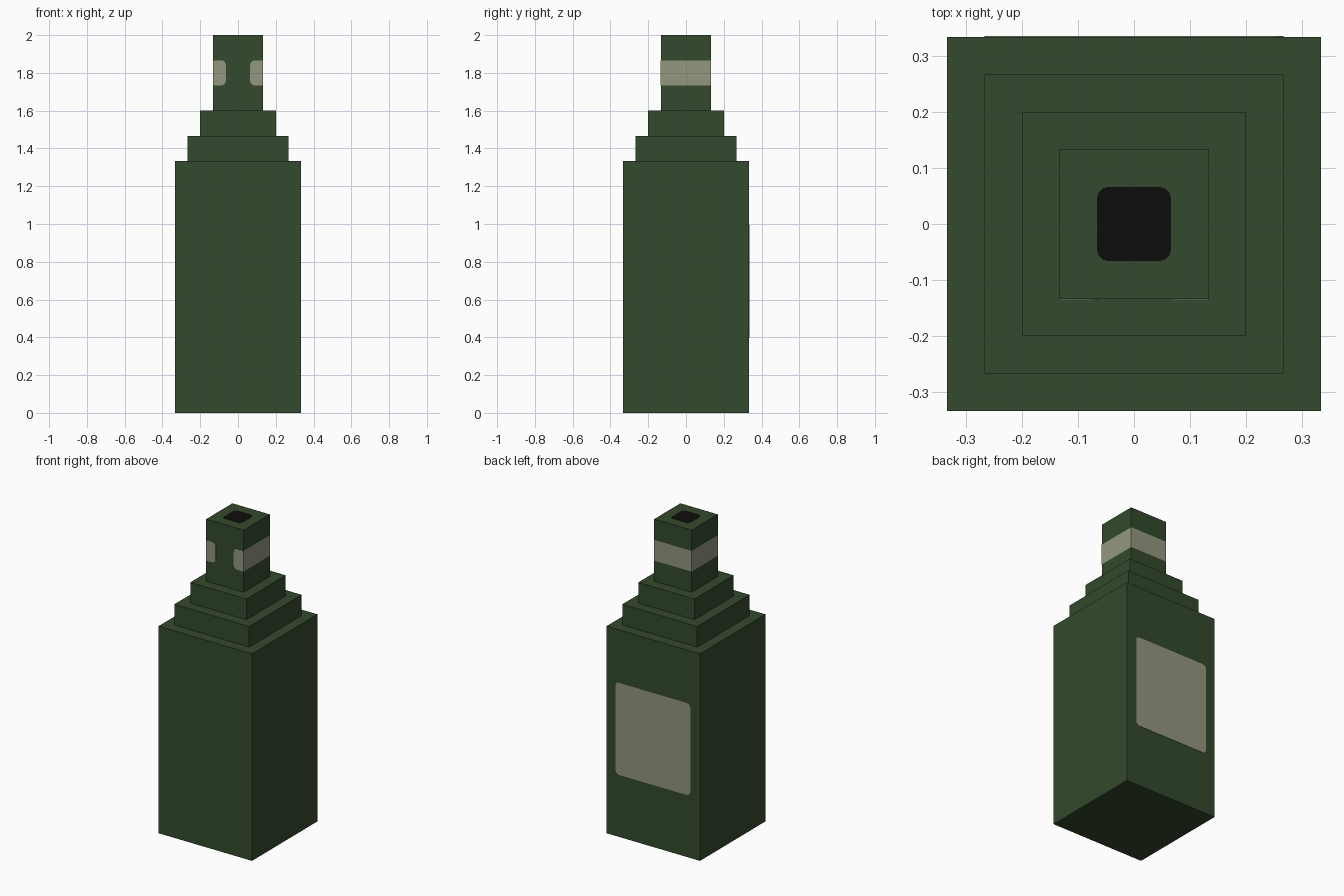
import bpy, bmesh, math
from mathutils import Matrix, Vector

if "Cube" in bpy.data.objects:
    bpy.data.objects.remove(bpy.data.objects["Cube"])


def material(name, rgb):
    m = bpy.data.materials.new(name)
    m.diffuse_color = (*rgb, 1)
    m.use_nodes = True
    m.node_tree.nodes["Principled BSDF"].inputs["Base Color"].default_value = m.diffuse_color
    return m


GREEN = material("dark green glass", (0.034, 0.067, 0.026))
LABEL = material("beige label", (0.29, 0.31, 0.215))
BLACK = material("black opening", (0.004, 0.004, 0.004))


def finish(name, bm, mats):
    bmesh.ops.recalc_face_normals(bm, faces=bm.faces)
    mesh = bpy.data.meshes.new(name)
    bm.to_mesh(mesh)
    bm.free()
    for m in mats:
        mesh.materials.append(m)
    ob = bpy.data.objects.new(name, mesh)
    bpy.context.collection.objects.link(ob)
    return ob


def block(name, half, z0, z1, cuts=(), mats=(GREEN,)):
    """Square block, optionally cut into horizontal bands."""
    bm = bmesh.new()
    bmesh.ops.create_cube(bm, size=1, matrix=Matrix.Translation((0, 0, (z0 + z1) / 2))
                          @ Matrix.Diagonal((2 * half, 2 * half, z1 - z0, 1)))
    for z in cuts:
        bmesh.ops.bisect_plane(bm, geom=bm.verts[:] + bm.edges[:] + bm.faces[:],
                               plane_co=(0, 0, z), plane_no=(0, 0, 1))
    if cuts:
        # Colour the middle band on every side but the front
        bm.normal_update()
        for f in bm.faces:
            if cuts[0] < f.calc_center_median().z < cuts[1] and f.normal.y > -0.5:
                f.material_index = 1
    return finish(name, bm, mats)


def plate(name, mat, u0, u1, v0, v1, radii, place, thick=0.002):
    """Thin rounded plate; radii run from lower left, anticlockwise."""
    bm = bmesh.new()
    corners = [(u0, v0, 1, 1), (u1, v0, -1, 1), (u1, v1, -1, -1), (u0, v1, 1, -1)]
    verts = []
    for i, (u, v, su, sv) in enumerate(corners):
        r = radii[i]
        for k in range(4 if r else 1):
            a = math.pi + math.pi / 2 * i + k * math.pi / 6
            p = (u + su * r + r * math.cos(a), v + sv * r + r * math.sin(a), 0)
            verts.append(bm.verts.new(p))
    face = bm.faces.new(verts)
    ext = bmesh.ops.extrude_face_region(bm, geom=[face])
    top = [g for g in ext["geom"] if isinstance(g, bmesh.types.BMVert)]
    bmesh.ops.translate(bm, verts=top, vec=Vector((0, 0, thick)))
    bmesh.ops.transform(bm, matrix=place, verts=bm.verts[:])
    return finish(name, bm, [mat])


# Body and stepped shoulders
block("body", 0.3333, 0, 1.3333)
block("lower_shoulder", 0.2667, 1.3333, 1.4667)
block("upper_shoulder", 0.2, 1.4667, 1.6)

# Neck with a paper band round three sides
block("neck", 0.1333, 1.6, 2.0, (1.7333, 1.8667), (GREEN, LABEL))

# Band ends wrapping on to the front of the neck
front = Matrix.Translation((0, -0.1333, 0)) @ Matrix.Rotation(math.pi / 2, 4, 'X')
R = 0.025
plate("band_end_left", LABEL, -0.1333, -0.064, 1.7333, 1.8667, (0, R, R, 0), front)
plate("band_end_right", LABEL, 0.064, 0.1333, 1.7333, 1.8667, (R, 0, 0, R), front)

# Large label on the back of the body
back = (Matrix.Translation((0, 0.3333, 0)) @ Matrix.Rotation(math.pi, 4, 'Z')
        @ Matrix.Rotation(math.pi / 2, 4, 'X'))
plate("back_label", LABEL, -0.2667, 0.2667, 0.4, 0.995, (R, R, R, R), back)

# Dark mouth on top of the neck
plate("mouth", BLACK, -0.066, 0.066, -0.066, 0.066, (0.02,) * 4,
      Matrix.Translation((0, 0, 2.0)), 0.001)
